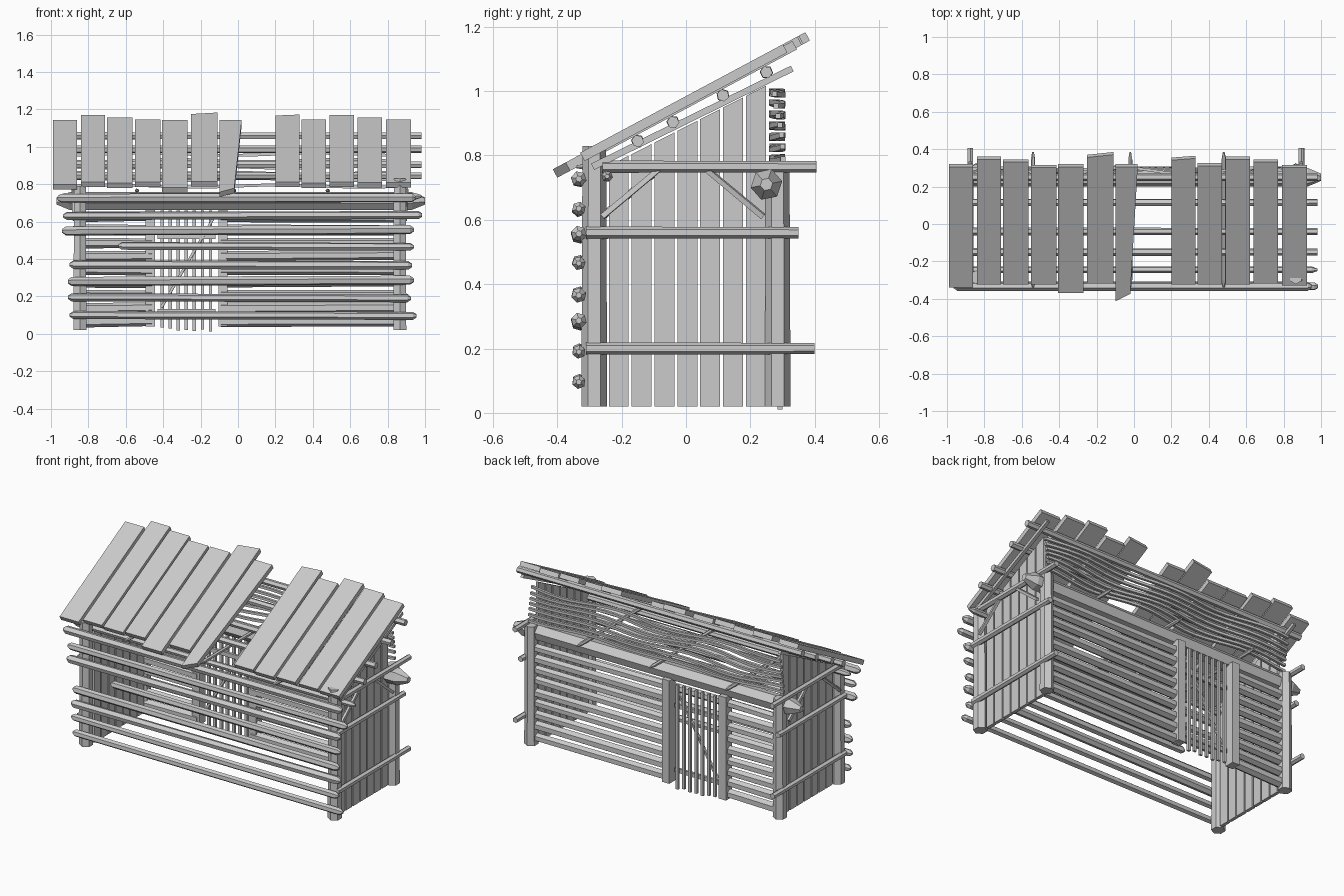
import bpy, bmesh, math, random
from mathutils import Vector

random.seed(4)
if "Cube" in bpy.data.objects:
    bpy.data.objects.remove(bpy.data.objects["Cube"], do_unlink=True)

wood = bpy.data.materials.new("grey_wood")
wood.use_nodes = True
wood.diffuse_color = (0.6, 0.6, 0.6, 1)
wood.node_tree.nodes["Principled BSDF"].inputs["Base Color"].default_value = (0.6, 0.6, 0.6, 1)


def finish(name, bm):
    bmesh.ops.recalc_face_normals(bm, faces=bm.faces)
    mesh = bpy.data.meshes.new(name)
    bm.to_mesh(mesh)
    bm.free()
    mesh.materials.append(wood)
    obj = bpy.data.objects.new(name, mesh)
    bpy.context.collection.objects.link(obj)
    return obj


def tube(name, points, radii, sides=6, turn=None):
    """Faceted tube through points, with one radius for each point."""
    points = [Vector(p) for p in points]
    axis = (points[-1] - points[0]).normalized()
    helper = Vector((0, 0, 1)) if abs(axis.z) < 0.9 else Vector((1, 0, 0))
    u = axis.cross(helper).normalized()
    v = axis.cross(u)
    if turn is None:
        turn = random.random()
    bm = bmesh.new()
    rings = []
    for p, r in zip(points, radii):
        angles = [turn + math.tau * i / sides for i in range(sides)]
        rings.append([bm.verts.new(p + u * r * math.cos(a) + v * r * math.sin(a)) for a in angles])
    for a, b in zip(rings, rings[1:]):
        for i in range(sides):
            j = (i + 1) % sides
            bm.faces.new((a[i], a[j], b[j], b[i]))
    bm.faces.new(rings[0])
    bm.faces.new(rings[-1])
    return finish(name, bm)


def log(name, start, end, r, tip=0.0, turn=None, sides=6):
    """Straight log; tip is the length of its hewn, pointed ends."""
    a, b = Vector(start), Vector(end)
    if not tip:
        return tube(name, [a, b], [r, r * 0.92], sides, turn)
    d = (b - a).normalized() * tip
    return tube(name, [a, a + d, b - d, b], [r * 0.4, r, r, r * 0.4], sides, turn)


def prism(name, outline, depth):
    """Flat outline pushed along the depth vector."""
    bm = bmesh.new()
    face = bm.faces.new([bm.verts.new(p) for p in outline])
    new = bmesh.ops.extrude_face_region(bm, geom=[face])
    verts = [g for g in new["geom"] if isinstance(g, bmesh.types.BMVert)]
    bmesh.ops.translate(bm, verts=verts, vec=depth)
    return finish(name, bm)


def box(name, x0, x1, y0, y1, z0, z1):
    return prism(name, [(x0, y0, z0), (x1, y0, z0), (x1, y1, z0), (x0, y1, z0)], (0, 0, z1 - z0))


def roof_z(y):
    return 0.945 + 0.535 * y


# Corner posts
for x, side in ((-0.845, "right"), (0.865, "left")):
    log(f"{side}_front_post", (x, -0.285, 0.02), (x, -0.285, 0.83 if x > 0 else 0.79), 0.04, turn=0)
    log(f"{side}_back_post", (x, 0.285, 0.02), (x, 0.285, 0.76), 0.04, turn=0)

# Front wall logs: height, left end, right end
front = [(0.10, -0.90, 0.955), (0.195, -0.91, 0.925), (0.28, -0.91, 0.94), (0.37, -0.90, 0.93),
         (0.47, -0.64, 0.94), (0.55, -0.94, 0.94), (0.63, -0.935, 0.985), (0.725, -0.965, 0.95)]
for i, (z, x0, x1) in enumerate(front):
    log(f"front_log_{i + 1}", (x0, -0.333, z), (x1, -0.333, z + random.uniform(-.008, .008)),
        random.uniform(0.021, 0.026), tip=0.02)

# Long beams behind the front wall and along the back wall
log("inner_front_beam", (-0.96, -0.245, 0.735), (0.98, -0.245, 0.735), 0.018, tip=0.03)
log("back_beam", (-0.97, 0.25, 0.71), (1.0, 0.25, 0.71), 0.05, tip=0.07, turn=0.2)

# Side walls
for s, side in ((-1, "right"), (1, "left")):
    shift = 0.01
    x = s * 0.85 + shift
    for i in range(7):
        y0 = -0.24 + i * 0.071
        y1 = y0 + 0.062
        top0, top1 = 0.89 + 0.51 * y0, 0.89 + 0.51 * y1
        prism(f"{side}_wall_board_{i + 1}",
              [(x, y0, 0.02), (x, y1, 0.02), (x, y1, top1), (x, y0, top0)], (-s * 0.02, 0, 0))
    xl = s * 0.885 + shift
    for name, y0, y1, z in (("low", -0.31, 0.40, 0.2), ("middle", -0.31, 0.35, 0.56), ("top", -0.26, 0.405, 0.765)):
        log(f"{side}_{name}_rail", (xl, y0, z), (xl, y1, z), 0.019, turn=0.5)
    log(f"{side}_front_brace", (xl, -0.26, 0.61), (xl, -0.08, 0.76), 0.012, sides=4)
    log(f"{side}_back_brace", (xl, 0.24, 0.61), (xl, 0.06, 0.76), 0.012, sides=4)
    log(f"{side}_rafter", (xl, -0.29, 0.765), (xl, 0.33, 1.07), 0.015, sides=4, turn=math.pi / 4)

# Cross ties
for i, x in enumerate((-0.54, -0.02, 0.48)):
    log(f"cross_tie_{i + 1}", (x, -0.34, 0.765), (x, 0.385, 0.765), 0.012, tip=0.04)

# Back wall slats on both sides of the door
for i in range(9):
    z = 0.065 + i * 0.07
    for name, x0, x1 in (("short", -0.83, -0.46), ("long", -0.09, 0.85)):
        log(f"back_{name}_slat_{i + 1}", (x0, 0.275, z), (x1, 0.275, z + random.uniform(-.006, .006)),
            random.uniform(0.027, 0.032), turn=math.pi / 6)

# Woven strips above the back beam
for i in range(7):
    z = 0.79 + i * 0.034
    points = []
    for k in range(25):
        x = -0.86 + k * 1.73 / 24
        points.append((x, 0.283 + 0.018 * math.sin(x * 9 + 0.35 * i), z + 0.006 * math.sin(x * 7 + i)))
    tube(f"woven_strip_{i + 1}", points, [0.011] * len(points), 4, math.pi / 4)

# Door frame and barred door
for x, side in ((-0.47, "right"), (-0.08, "left")):
    box(f"{side}_door_post", x - 0.025, x + 0.025, 0.255, 0.315, 0.04, 0.68)
for i in range(7):
    x = -0.405 + i * 0.043
    z0 = random.uniform(0.01, 0.04)
    box(f"door_bar_{i + 1}", x - 0.009, x + 0.009, 0.285, 0.3, z0, 0.66)
for i, z in enumerate((0.12, 0.52)):
    box(f"door_crossbar_{i + 1}", -0.43, -0.12, 0.27, 0.285, z - 0.013, z + 0.013)
log("door_diagonal", (-0.41, 0.275, 0.14), (-0.13, 0.275, 0.62), 0.01, sides=4)

# Roof purlins
for i, y in enumerate((-0.15, -0.04, 0.115, 0.25)):
    z = roof_z(y) - 0.02
    log(f"purlin_{i + 1}", (-0.98, y, z), (0.98, y, z), 0.021)

# Roof planks: left edge, width, front end, back end, front slant, back slant
planks = [(-0.99, 0.13, -0.325, 0.32, 0, 0), (-0.84, 0.13, -0.31, 0.36, 0, 0),
          (-0.70, 0.135, -0.31, 0.345, 0, 0), (-0.55, 0.135, -0.31, 0.315, 0, 0),
          (-0.405, 0.135, -0.355, 0.32, 0, 0), (-0.25, 0.14, -0.305, 0.37, 0, 0.015),
          (-0.10, 0.12, -0.40, 0.32, 0.04, 0), (0.20, 0.13, -0.31, 0.355, 0, 0.01),
          (0.34, 0.13, -0.31, 0.325, 0, 0), (0.49, 0.13, -0.31, 0.36, 0, 0),
          (0.64, 0.13, -0.305, 0.345, 0, 0), (0.79, 0.135, -0.315, 0.315, 0, 0)]
for i, (x, w, y0, y1, front_slant, back_slant) in enumerate(planks):
    lift = 0.006 * (i % 2)
    narrow = 0.04 if front_slant else 0
    corners = [(x, y0), (x + w - narrow, y0 + front_slant), (x + w, y1 + back_slant), (x, y1)]
    prism(f"roof_plank_{i + 1}", [(a, b, roof_z(b) + lift) for a, b in corners], (0, -0.014, 0.026))
